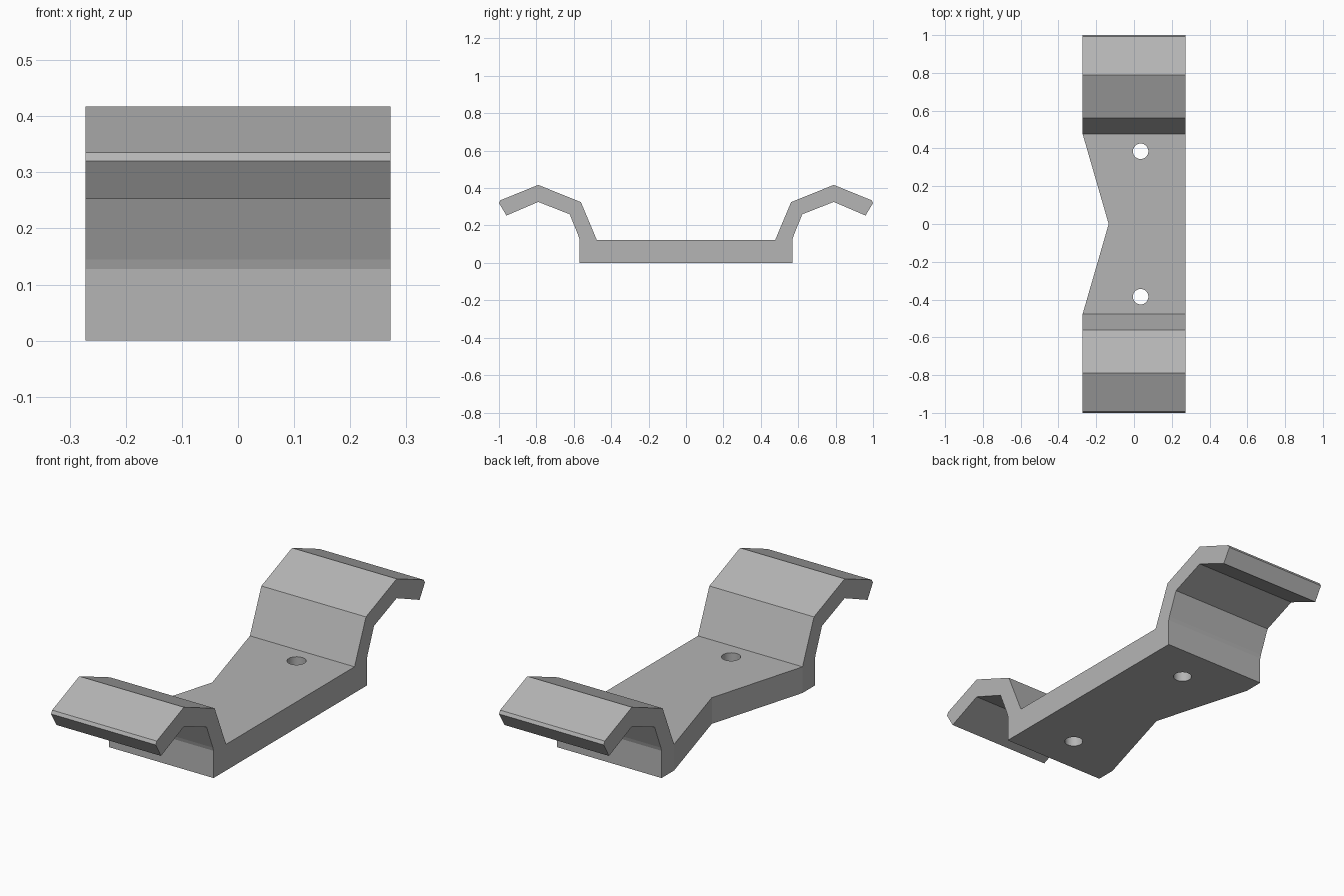
import bpy
import bmesh

cube = bpy.data.objects.get("Cube")
if cube:
    bpy.data.objects.remove(cube, do_unlink=True)

HALF_WIDTH = 0.272

grey = bpy.data.materials.new("plain grey")
grey.use_nodes = True
colour = (0.46, 0.46, 0.46, 1)
grey.diffuse_color = colour
grey.node_tree.nodes["Principled BSDF"].inputs["Base Color"].default_value = colour


def prism(name, outline, depth, smooth_sides=False):
    """Extrude a closed 3D outline along the depth vector."""
    bm = bmesh.new()
    face = bm.faces.new([bm.verts.new(p) for p in outline])
    result = bmesh.ops.extrude_face_region(bm, geom=[face], use_keep_orig=True)
    moved = [g for g in result["geom"] if isinstance(g, bmesh.types.BMVert)]
    bmesh.ops.translate(bm, verts=moved, vec=depth)
    bmesh.ops.recalc_face_normals(bm, faces=bm.faces)
    for f in bm.faces:
        f.smooth = smooth_sides and len(f.verts) == 4
    mesh = bpy.data.meshes.new(name)
    bm.to_mesh(mesh)
    bm.free()
    obj = bpy.data.objects.new(name, mesh)
    bpy.context.collection.objects.link(obj)
    mesh.materials.append(grey)
    return obj


def cut(target, cutter):
    cutter.hide_render = True
    cutter.display_type = 'WIRE'
    cutter.hide_set(True)
    mod = target.modifiers.new(cutter.name, 'BOOLEAN')
    mod.operation = 'DIFFERENCE'
    mod.solver = 'EXACT'
    mod.object = cutter


# Bracket: half of the bent profile (y, z), mirrored front to back
half = [(0.57, 0), (0.57, 0.128), (0.575, 0.145), (0.622, 0.26),
        (0.79, 0.326), (0.96, 0.253), (1.0, 0.32), (0.992, 0.335),
        (0.79, 0.417), (0.562, 0.325), (0.477, 0.123)]
profile = half + [(-y, z) for y, z in reversed(half)]
bracket = prism("bracket", [(-HALF_WIDTH, y, z) for y, z in profile],
                (2 * HALF_WIDTH, 0, 0))

# Shallow V-shaped waist cut into the right edge of the base
waist = [(-0.134, 0, -0.1), (-0.41, 0.954, -0.1), (-0.41, -0.954, -0.1)]
cut(bracket, prism("waist_cutter", waist, (0, 0, 0.35)))

# Two screw holes
for label, y in (("front", -0.385), ("back", 0.385)):
    bm = bmesh.new()
    ring = bmesh.ops.create_circle(bm, segments=32, radius=0.041)["verts"]
    outline = [(v.co.x + 0.035, v.co.y + y, -0.1) for v in ring]
    bm.free()
    cut(bracket, prism(label + "_hole_cutter", outline, (0, 0, 0.35), True))
